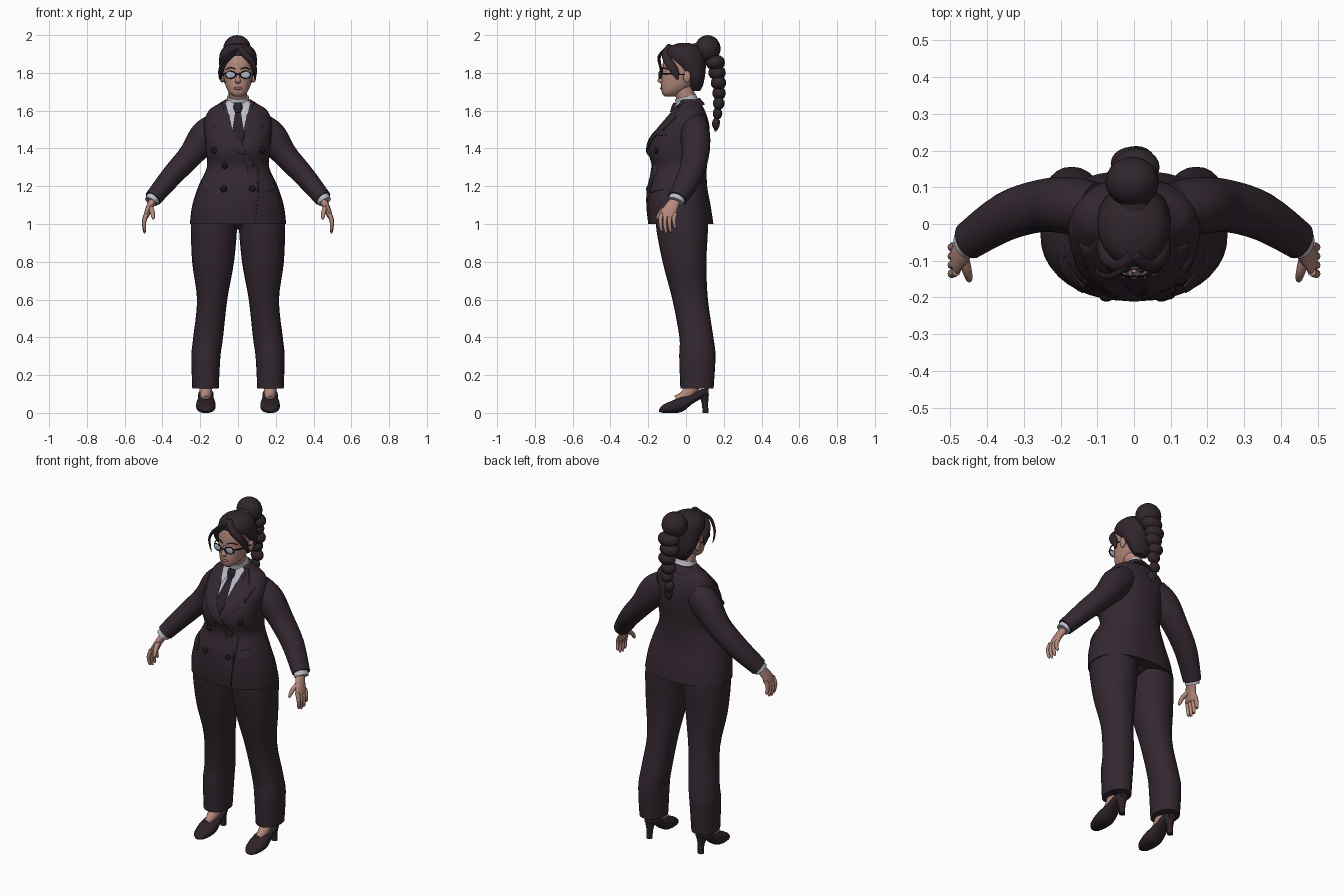
import bpy, bmesh, math
from mathutils import Vector
from mathutils.bvhtree import BVHTree

if "Cube" in bpy.data.objects:
    bpy.data.objects.remove(bpy.data.objects["Cube"])

X, Y, Z = Vector((1, 0, 0)), Vector((0, 1, 0)), Vector((0, 0, 1))
parts = []


def material(name, *rgb):
    mat = bpy.data.materials.new(name)
    mat.use_nodes = True
    mat.diffuse_color = (*rgb, 1)
    mat.node_tree.nodes["Principled BSDF"].inputs["Base Color"].default_value = (*rgb, 1)
    return mat


suit = material("dark plum cloth", .034, .021, .03)
hair = material("dark hair", .03, .019, .026)
skin = material("skin", .46, .25, .2)
lips = material("lips", .3, .13, .12)
shirt = material("pale shirt", .5, .51, .58)
tie = material("tie cloth", .022, .014, .024)
frame = material("black frame", .01, .008, .01)
lens = material("blue grey lens", .4, .46, .58)
leather = material("shoe leather", .026, .016, .022)


def finish(name, bm, mat, mirror=False):
    """Turn a bmesh into a named object, mirrored across x when asked."""
    bmesh.ops.recalc_face_normals(bm, faces=bm.faces)
    mesh = bpy.data.meshes.new(name)
    bm.to_mesh(mesh)
    bm.free()
    mesh.materials.append(mat)
    obj = bpy.data.objects.new(name, mesh)
    bpy.context.collection.objects.link(obj)
    if mirror:
        obj.modifiers.new("Mirror", 'MIRROR').use_clip = False
    parts.append(obj)
    return obj


def smooth_path(rings, steps):
    """Pass a smooth curve through rows of (x, y, z, radius, radius)."""
    rows = [Vector(r) for r in rings]
    out = []
    for i in range(len(rows) - 1):
        a, b, c, d = rows[max(i - 1, 0)], rows[i], rows[i + 1], rows[min(i + 2, len(rows) - 1)]
        for k in range(steps):
            t = k / steps
            out.append(b + (c - a) * t / 2 + (a * 2 - b * 5 + c * 4 - d) * t**2 / 2
                       + (b * 3 - a - c * 3 + d) * t**3 / 2)
    return out + [rows[-1]]


def loft(name, rings, mat, axis=None, ref=Y, mirror=False, sides=24, steps=4, power=1, cap=True):
    """Skin elliptical rings; ring planes are fixed by axis or follow the path."""
    rows = smooth_path(rings, steps)
    bm, loops = bmesh.new(), []
    for i, row in enumerate(rows):
        ahead, behind = rows[min(i + 1, len(rows) - 1)], rows[max(i - 1, 0)]
        t = axis or Vector((ahead - behind)[:3]).normalized()
        u = ref.cross(t).normalized()
        v = t.cross(u)
        loop = []
        for k in range(sides):
            ang = math.tau * k / sides
            c, s = [math.copysign(abs(w)**power, w) for w in (math.cos(ang), math.sin(ang))]
            loop.append(bm.verts.new(Vector(row[:3]) + u * c * row[3] + v * s * row[4]))
        loops.append(loop)
    for low, high in zip(loops, loops[1:]):
        for k in range(sides):
            n = (k + 1) % sides
            bm.faces.new((low[k], low[n], high[n], high[k]))
    if cap:
        bm.faces.new(loops[0])
        bm.faces.new(loops[-1])
    return finish(name, bm, mat, mirror)


def spans(rows):
    """Rows of (z, half width, front, back) become centred rings."""
    return [(0, (f + b) / 2, z, w, (b - f) / 2) for z, w, f, b in rows]


def ball(name, loc, size, mat, mirror=False):
    bm = bmesh.new()
    bmesh.ops.create_uvsphere(bm, u_segments=20, v_segments=12, radius=1)
    bmesh.ops.scale(bm, vec=size, verts=bm.verts)
    bmesh.ops.translate(bm, vec=loc, verts=bm.verts)
    return finish(name, bm, mat, mirror)


# Jacket body, then a lookup of its front surface for the tailoring
jacket = loft("jacket_body", spans([
    (1.0, .255, -.2, .145), (1.1, .242, -.21, .13), (1.2, .21, -.205, .112), (1.3, .165, -.178, .11),
    (1.38, .17, -.198, .118), (1.45, .175, -.185, .125), (1.53, .18, -.125, .122),
    (1.6, .155, -.065, .1), (1.635, .105, -.045, .08), (1.66, .066, -.035, .06)]),
    suit, axis=Z, sides=40, power=.88)
probe = bmesh.new()
probe.from_mesh(jacket.data)
front = BVHTree.FromBMesh(probe)


def on_front(x, z):
    hit = front.ray_cast(Vector((x, -1, z)), Y)[0]
    return hit or front.find_nearest(Vector((x, -.1, z)))[0]


def plate(name, outline, lift, mat, mirror=False):
    """Lay a thin flat outline of (x, z) points over the jacket front."""
    bm = bmesh.new()
    bm.faces.new([bm.verts.new((x, 0, z)) for x, z in outline])
    bmesh.ops.triangulate(bm, faces=bm.faces)
    bmesh.ops.subdivide_edges(bm, edges=bm.edges, cuts=5, use_grid_fill=True)
    for v in bm.verts:
        v.co = on_front(v.co.x, v.co.z) - Y * lift
    for v in [v for v in bm.verts if v.is_boundary]:
        v.co.y += lift * .3
    rim = bmesh.ops.extrude_face_region(bm, geom=bm.faces[:])["geom"]
    bmesh.ops.translate(bm, vec=Y * lift, verts=[g for g in rim if isinstance(g, bmesh.types.BMVert)])
    return finish(name, bm, mat, mirror)


# Shirt front, tie, lapels, pockets and front edge
plate("shirt_front", [(-.06, 1.65), (.06, 1.65), (.05, 1.55), (0, 1.4), (-.05, 1.55)], .003, shirt)
plate("shirt_collar_wing", [(.006, 1.64), (.05, 1.655), (.066, 1.64), (.056, 1.585), (.038, 1.56)], .01, shirt, True)
plate("tie_blade", [(-.014, 1.6), (.014, 1.6), (.036, 1.46), (.02, 1.38), (-.02, 1.38), (-.036, 1.46)], .008, tie)
loft("tie_knot", [(0, -.075, 1.59, .014, .01), (0, -.064, 1.615, .024, .014), (0, -.055, 1.64, .02, .012)], tie)
plate("lapel_left", [(.062, 1.65), (.085, 1.645), (.12, 1.575), (.15, 1.565), (.13, 1.5), (.01, 1.37), (.03, 1.5)], .01, suit, True)
plate("lapel_overlap", [(-.035, 1.5), (-.09, 1.46), (-.02, 1.385), (.05, 1.36), (.02, 1.42)], .013, suit)
plate("front_edge", [(.045, 1.375), (.11, 1.29), (.115, 1.2), (.09, 1.005), (.084, 1.005), (.109, 1.2), (.103, 1.29), (.038, 1.375)], .006, suit)
plate("breast_pocket", [(.11, 1.49), (.17, 1.5), (.17, 1.475), (.11, 1.465)], .009, suit)
plate("hip_pocket_flap", [(.135, 1.225), (.2, 1.245), (.213, 1.185), (.14, 1.165)], .012, suit, True)
for x, z in ((.075, 1.185), (.07, 1.31), (.125, 1.39)):
    ball("jacket_button", on_front(x, z), (.018, .011, .018), frame, True)

# Collars and neck
loft("neck", [(0, .02, 1.6, .05, .05), (0, 0, 1.67, .048, .05), (0, -.025, 1.74, .05, .055)], skin)
loft("shirt_collar", [(0, .01, 1.625, .066, .064), (0, -.004, 1.675, .057, .056)], shirt)
loft("jacket_collar", [(0, .03, 1.61, .1, .075), (0, .017, 1.65, .075, .058)], suit)

# Sleeves and cuffs
loft("sleeve", [(.1, .045, 1.53, .07, .068), (.172, .05, 1.465, .085, .078), (.25, .05, 1.365, .066, .072),
                (.35, .02, 1.255, .057, .066), (.45, -.045, 1.135, .046, .053)], suit, mirror=True)
loft("shirt_cuff", [(.44, -.04, 1.15, .038, .044), (.46, -.054, 1.118, .036, .043)], shirt, mirror=True)

# Hands
loft("palm", [(.45, -.055, 1.125, .021, .029), (.47, -.08, 1.085, .018, .036),
              (.485, -.095, 1.045, .015, .043), (.487, -.097, 1.035, .01, .036)], skin, mirror=True, sides=16)
for i, (name, drop) in enumerate((("index", .075), ("middle", .085), ("ring", .08), ("little", .06))):
    y = -.13 + .024 * i
    loft(name + "_finger", [(.484, y, 1.055, .012, .012), (.497, y - .006, 1.05 - drop / 2, .011, .011),
                            (.494, y, 1.045 - drop, .008, .008), (.49, y, 1.04 - drop, .004, .004)],
         skin, mirror=True, sides=10)
loft("thumb", [(.465, -.09, 1.09, .015, .016), (.454, -.13, 1.065, .013, .013),
               (.449, -.15, 1.035, .009, .009), (.449, -.153, 1.025, .004, .004)], skin, mirror=True, sides=10)

# Trousers
loft("trouser_leg", [(.172, .058, .13, .07, .088), (.17, .06, .3, .077, .096), (.158, .055, .4, .079, .09),
                     (.137, .022, .6, .08, .094), (.132, -.008, .8, .111, .116),
                     (.126, -.022, 1, .122, .138), (.12, -.025, 1.08, .11, .12)],
     suit, axis=Z, mirror=True, power=.92)
ball("trouser_seat", (0, -.02, 1.03), (.13, .11, .06), suit)

# Heeled shoes
loft("foot", [(.17, -.045, .06, .034, .02), (.17, 0, .09, .034, .03), (.17, .05, .16, .036, .036)],
     skin, ref=X, mirror=True)
loft("shoe", [(.17, y, (low + top) / 2, w, (top - low) / 2) for y, low, top, w in (
    (-.142, .006, .02, .016), (-.12, 0, .044, .037), (-.07, 0, .066, .051), (-.02, .006, .088, .05),
    (.03, .045, .1, .042), (.08, .075, .125, .04), (.118, .09, .128, .024))],
    leather, axis=Y, ref=Z, mirror=True, power=.85)
loft("shoe_heel", [(.17, .092, .1, .034, .03), (.17, .1, .055, .02, .018), (.17, .103, 0, .017, .016)],
     leather, axis=Z, mirror=True, sides=14)

# Head and face
loft("head", spans([(1.674, .02, -.112, -.06), (1.69, .043, -.126, -.03), (1.72, .061, -.131, .02),
                    (1.76, .073, -.13, .06), (1.8, .081, -.126, .075), (1.86, .085, -.122, .08),
                    (1.91, .078, -.105, .075), (1.945, .045, -.06, .04)]), skin, axis=Z, power=.92)
loft("nose", [(0, -.124, 1.805, .008, .008), (0, -.132, 1.775, .01, .012),
              (0, -.136, 1.757, .016, .015), (0, -.128, 1.744, .01, .008)], skin, axis=Z, sides=12)
ball("lips", (0, -.129, 1.718), (.024, .008, .008), lips)
ball("ear", (.084, .005, 1.78), (.012, .02, .032), skin, True)
loft("eyebrow", [(.014, -.128, 1.819, .003, .004), (.04, -.12, 1.828, .003, .004), (.064, -.098, 1.818, .002, .002)],
     hair, mirror=True, sides=8)

# Glasses
ring = [(.039 + .027 * math.cos(a), -.137 + .006 * math.cos(a), 1.79 + .019 * math.sin(a), .003, .003)
        for a in [math.tau * k / 16 for k in range(17)]]
loft("glasses_rim", ring, frame, mirror=True, sides=8, steps=1)
ball("glasses_lens", (.039, -.137, 1.79), (.025, .004, .018), lens, True)
loft("glasses_temple", [(.065, -.13, 1.797, .003, .004), (.088, -.08, 1.795, .003, .004), (.09, 0, 1.79, .003, .003)],
     frame, ref=Z, mirror=True, sides=8)
loft("glasses_bridge", [(-.014, -.143, 1.793, .003, .003), (.014, -.143, 1.793, .003, .003)], frame, sides=8)

# Swept back hair with front locks
loft("hair_cap", spans([(1.705, .04, .03, .075), (1.735, .065, .015, .09), (1.78, .088, -.005, .1),
                        (1.83, .098, -.06, .105), (1.87, .1, -.105, .105), (1.91, .093, -.115, .097),
                        (1.94, .068, -.088, .07), (1.957, .025, -.04, .02)]), hair, axis=Z, sides=32)
loft("front_lock", [(.003, -.08, 1.938, .018, .024), (.035, -.107, 1.9, .02, .022), (.072, -.092, 1.86, .018, .024),
                    (.089, -.06, 1.81, .012, .022), (.09, -.045, 1.765, .003, .005)], hair, mirror=True, sides=14)
loft("loose_strand", [(-.01, -.11, 1.925, .008, .008), (-.06, -.142, 1.885, .009, .009), (-.094, -.135, 1.83, .007, .007),
                      (-.098, -.125, 1.78, .005, .005), (-.085, -.13, 1.75, .002, .002)], hair, sides=8)

# High bun and hanging braid
ball("hair_bun", (-.005, .115, 1.928), (.073, .068, .072), hair)
loft("hair_band", [(0, .04, 1.9, .055, .055), (0, .08, 1.915, .048, .048)], hair, ref=Z)
for i in range(7):
    size = .064 - .0065 * i
    sway = .006 * (-1)**i
    ball("braid_segment", (sway, .155 + .02 * math.sin(i / 2), 1.855 - .054 * i),
         (size, size * .8, .042 - .002 * i), hair)
loft("braid_tip", [(0, .162, 1.55, .02, .02), (0, .16, 1.515, .016, .016), (0, .155, 1.49, .004, .004)], hair, sides=10)

# Smooth shading with crisp edges
bpy.ops.object.select_all(action='DESELECT')
for obj in parts:
    obj.select_set(True)
bpy.context.view_layer.objects.active = jacket
bpy.ops.object.shade_smooth_by_angle(angle=math.radians(40))
